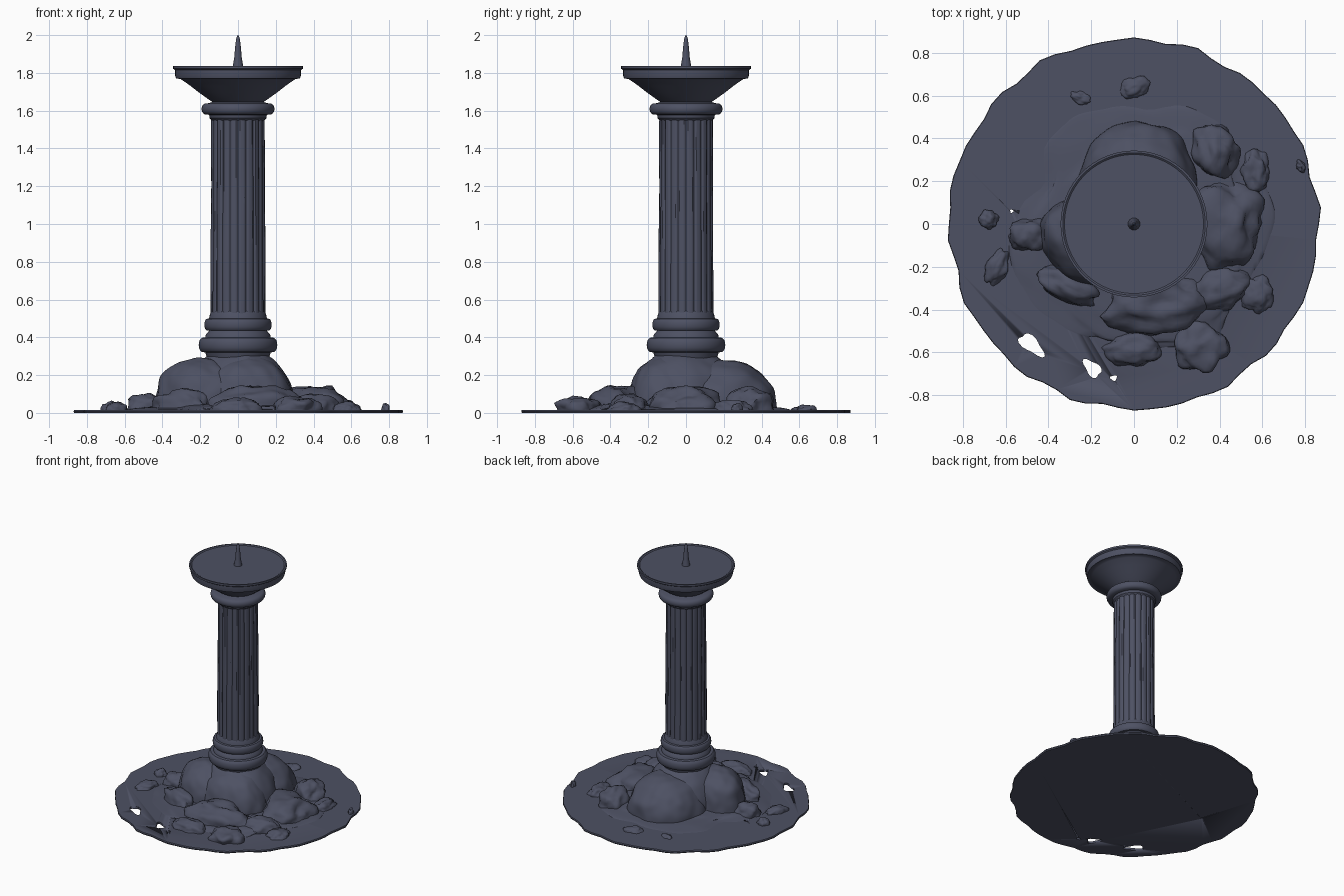
import bpy, bmesh, math
from mathutils import Vector, noise

cube = bpy.data.objects.get("Cube")
if cube:
    bpy.data.objects.remove(cube, do_unlink=True)

stone = bpy.data.materials.new("slate_blue_stone")
stone.use_nodes = True
COLOUR = (0.075, 0.082, 0.125, 1)
stone.diffuse_color = COLOUR
stone.node_tree.nodes["Principled BSDF"].inputs["Base Color"].default_value = COLOUR


def finish(name, bm, angle=35):
    bmesh.ops.recalc_face_normals(bm, faces=bm.faces)
    mesh = bpy.data.meshes.new(name)
    bm.to_mesh(mesh)
    bm.free()
    obj = bpy.data.objects.new(name, mesh)
    bpy.context.collection.objects.link(obj)
    mesh.materials.append(stone)
    bpy.ops.object.select_all(action='DESELECT')
    bpy.context.view_layer.objects.active = obj
    obj.select_set(True)
    bpy.ops.object.shade_smooth_by_angle(angle=math.radians(angle))
    return obj


def lathe(name, profile, sides=64, shape=lambda r, a, z: r):
    """Closed solid of revolution; shape may vary the radius by angle and height."""
    bm = bmesh.new()
    rings = []
    for r, z in profile:
        ring = []
        for i in range(sides):
            a = math.tau * i / sides
            s = shape(r, a, z)
            ring.append(bm.verts.new((s * math.cos(a), s * math.sin(a), z)))
        rings.append(ring)
    for low, high in zip(rings, rings[1:]):
        for i in range(sides):
            j = (i + 1) % sides
            bm.faces.new((low[i], low[j], high[j], high[i]))
    bm.faces.new(rings[0][::-1])
    bm.faces.new(rings[-1])
    return finish(name, bm)


def bulge(r, z0, z1, depth, steps=8):
    """Half-round moulding between two heights."""
    return [(r - depth + depth * math.sin(math.pi * k / steps) ** 0.6,
             z0 + (z1 - z0) * (1 - math.cos(math.pi * k / steps)) / 2)
            for k in range(steps + 1)]


# Column mouldings
lathe("column_foot", [(0.16, 0.28)] + bulge(0.208, 0.32, 0.40, 0.035)
      + [(0.17, 0.415), (0.157, 0.43)] + bulge(0.178, 0.435, 0.50, 0.025)
      + [(0.148, 0.525), (0.14, 0.54)])
lathe("column_collar", [(0.13, 1.54), (0.15, 1.56), (0.152, 1.575)]
      + bulge(0.193, 1.578, 1.64, 0.04) + [(0.14, 1.645), (0.125, 1.65)])

# Worn fluted shaft
def flutes(r, a, z):
    groove = max(0, math.cos(20 * a)) ** 2 * 0.007
    worn = noise.noise((math.cos(a) * 2, math.sin(a) * 2, z * 3)) * 0.003
    return r - groove + worn

lathe("fluted_shaft", [(0.146 - 0.004 * k / 30, 0.5 + 1.065 * k / 30)
                       for k in range(31)], 160, flutes)

# Flared capital with drip dish, and the candle spike
lathe("dish", [(0.125, 1.64), (0.145, 1.652), (0.17, 1.67), (0.205, 1.695),
               (0.25, 1.73), (0.295, 1.762), (0.305, 1.768), (0.328, 1.77),
               (0.333, 1.785), (0.333, 1.815), (0.343, 1.822), (0.343, 1.836),
               (0.333, 1.836), (0.325, 1.83)], 96)
lathe("candle_spike", [(0.029, 1.825), (0.026, 1.845), (0.02, 1.88),
                       (0.015, 1.94), (0.009, 1.985), (0.001, 2.0)], 24)


# Ground slab with an uneven rim
def rim(r, a, z):
    p = Vector((math.cos(a), math.sin(a), 0.3))
    return r * (1 + 0.015 * math.sin(a * 19) * math.sin(a * 3 + 1)
                + 0.015 * noise.noise(p * 3))

slab = lathe("ground_slab", [(0.862, 0.0), (0.865, 0.008), (0.862, 0.016)], 72, rim)

# Ragged holes broken through the slab
for x, y, rx, ry, turn in ((-0.48, -0.565, 0.07, 0.033, -0.7),
                           (-0.195, -0.675, 0.05, 0.03, -0.8),
                           (-0.095, -0.72, 0.016, 0.012, 0),
                           (-0.572, 0.06, 0.008, 0.008, 0)):
    cutter = lathe("hole_cutter", [(1, -0.05), (1, 0.05)], 20,
                   lambda r, a, z: r * (1 + 0.2 * math.sin(3 * a + x * 9)))
    cutter.location = (x, y, 0)
    cutter.scale = (rx, ry, 1)
    cutter.rotation_euler.z = turn
    cutter.hide_render = True
    bpy.context.view_layer.update()
    cut = slab.modifiers.new("hole", 'BOOLEAN')
    cut.operation = 'DIFFERENCE'
    cut.object = cutter
    bpy.context.view_layer.objects.active = slab
    bpy.ops.object.modifier_apply(modifier=cut.name)
    bpy.data.objects.remove(cutter, do_unlink=True)


def boulder(name, x, y, rx, ry, h, turn=0.0, rough=0.16, detail=5):
    """Lumpy half-ellipsoid resting on the slab."""
    bm = bmesh.new()
    bmesh.ops.create_icosphere(bm, subdivisions=detail, radius=1)
    c, s = math.cos(turn), math.sin(turn)
    seed = Vector((x * 7, y * 7, h * 11))
    for v in bm.verts:
        n = v.co.normalized()
        lump = 1 + rough * noise.noise(n * 1.6 + seed) \
            + rough * 0.35 * noise.noise(n * 4 + seed)
        p = n * lump
        p.z = math.copysign(abs(p.z) ** 0.85, p.z)
        v.co = (x + c * p.x * rx - s * p.y * ry,
                y + s * p.x * rx + c * p.y * ry, 0.008 + p.z * h)
    bmesh.ops.bisect_plane(bm, geom=bm.verts[:] + bm.edges[:] + bm.faces[:],
                           plane_co=(0, 0, 0.006), plane_no=(0, 0, 1),
                           clear_inner=True)
    return finish(name, bm, 60)


# Main mound under the column
boulder("mound_core", 0, 0, 0.29, 0.29, 0.34, rough=0.06)
boulder("mound_back", 0.02, 0.19, 0.28, 0.29, 0.27, rough=0.08)
boulder("mound_left", -0.19, -0.08, 0.26, 0.21, 0.29, -0.4, rough=0.08)
boulder("mound_front", 0.03, -0.12, 0.27, 0.19, 0.29, rough=0.08)
boulder("rubble_skirt", 0.05, -0.03, 0.58, 0.56, 0.05, rough=0.2)

# Rocks fallen around the mound: x, y, half sizes, height, turn
rocks = [
    (0.42, 0.00, 0.18, 0.21, 0.13, 0.1),
    (0.38, 0.34, 0.11, 0.13, 0.12, 0.3),
    (0.57, 0.25, 0.07, 0.10, 0.06, 0),
    (0.10, -0.38, 0.25, 0.14, 0.14, 0.1),
    (0.00, -0.59, 0.13, 0.08, 0.07, 0),
    (0.31, -0.57, 0.12, 0.12, 0.08, 0.5),
    (0.40, -0.31, 0.15, 0.10, 0.09, 0.3),
    (0.58, -0.33, 0.08, 0.09, 0.05, 0),
    (-0.31, -0.29, 0.17, 0.08, 0.11, -0.4),
    (-0.49, -0.05, 0.10, 0.08, 0.09, 0.2),
    (-0.64, -0.20, 0.05, 0.09, 0.05, -0.4),
    (-0.68, 0.02, 0.045, 0.045, 0.05, 0),
    (0.00, 0.64, 0.07, 0.05, 0.035, 0.4),
    (-0.25, 0.59, 0.05, 0.03, 0.025, -0.3),
    (0.78, 0.27, 0.02, 0.03, 0.045, 0.4),
]
for i, rock in enumerate(rocks):
    boulder(f"rock_{i + 1}", *rock, rough=0.28, detail=4)
